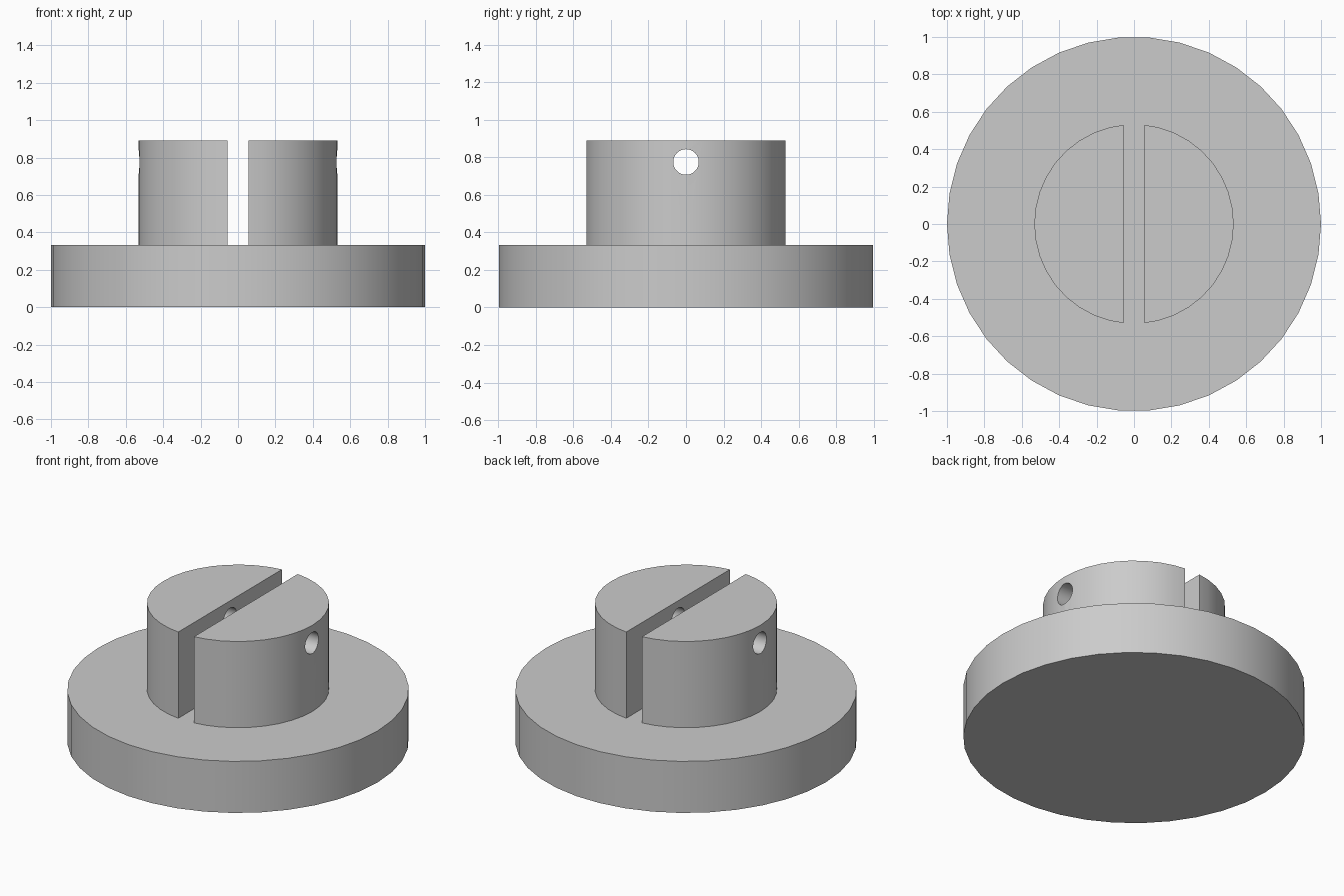
import bpy
import math

SIDES = 38
BASE_TOP, BOSS_TOP = 0.333, 0.89

if "Cube" in bpy.data.objects:
    bpy.data.objects.remove(bpy.data.objects["Cube"], do_unlink=True)

grey = bpy.data.materials.new("plain grey")
grey.use_nodes = True
colour = (0.6, 0.6, 0.6, 1)
grey.diffuse_color = colour
grey.node_tree.nodes["Principled BSDF"].inputs["Base Color"].default_value = colour


def cylinder(name, radius, bottom, top):
    """Upright cylinder with a corner on the x axis."""
    bpy.ops.mesh.primitive_cylinder_add(
        vertices=SIDES, radius=radius, depth=top - bottom,
        location=(0, 0, (bottom + top) / 2),
        rotation=(0, 0, math.pi / 2))
    obj = bpy.context.object
    obj.name = name
    bpy.ops.object.transform_apply(location=True, rotation=True, scale=True)
    obj.data.materials.append(grey)
    return obj


def cut(target, cutter):
    """Subtract the cutter from the target and remove it."""
    cutter.hide_render = True
    cutter.data.materials.append(grey)
    mod = target.modifiers.new("cut", "BOOLEAN")
    mod.operation = "DIFFERENCE"
    mod.solver = "EXACT"
    mod.object = cutter
    bpy.context.view_layer.objects.active = target
    bpy.ops.object.modifier_apply(modifier=mod.name)
    bpy.data.objects.remove(cutter, do_unlink=True)


def smooth(obj):
    bpy.ops.object.select_all(action="DESELECT")
    obj.select_set(True)
    bpy.context.view_layer.objects.active = obj
    bpy.ops.object.shade_smooth_by_angle(angle=math.radians(30))


# Round flange and the boss on top of it
base = cylinder("base_flange", 1.0, 0, BASE_TOP)
boss = cylinder("slotted_boss", 0.533, BASE_TOP, BOSS_TOP)

# Slot running front to back through the full height of the boss
bpy.ops.mesh.primitive_cube_add(size=1, location=(0, 0, 0.6))
slot = bpy.context.object
slot.name = "slot_cutter"
slot.scale = (0.112, 2, 1)
bpy.ops.object.transform_apply(location=True, rotation=True, scale=True)
cut(boss, slot)

# Pin hole from side to side through both halves
bpy.ops.mesh.primitive_cylinder_add(
    vertices=32, radius=0.068, depth=2,
    location=(0, 0, 0.775), rotation=(0, math.pi / 2, 0))
pin = bpy.context.object
pin.name = "pin_hole_cutter"
cut(boss, pin)

for part in (base, boss):
    smooth(part)
